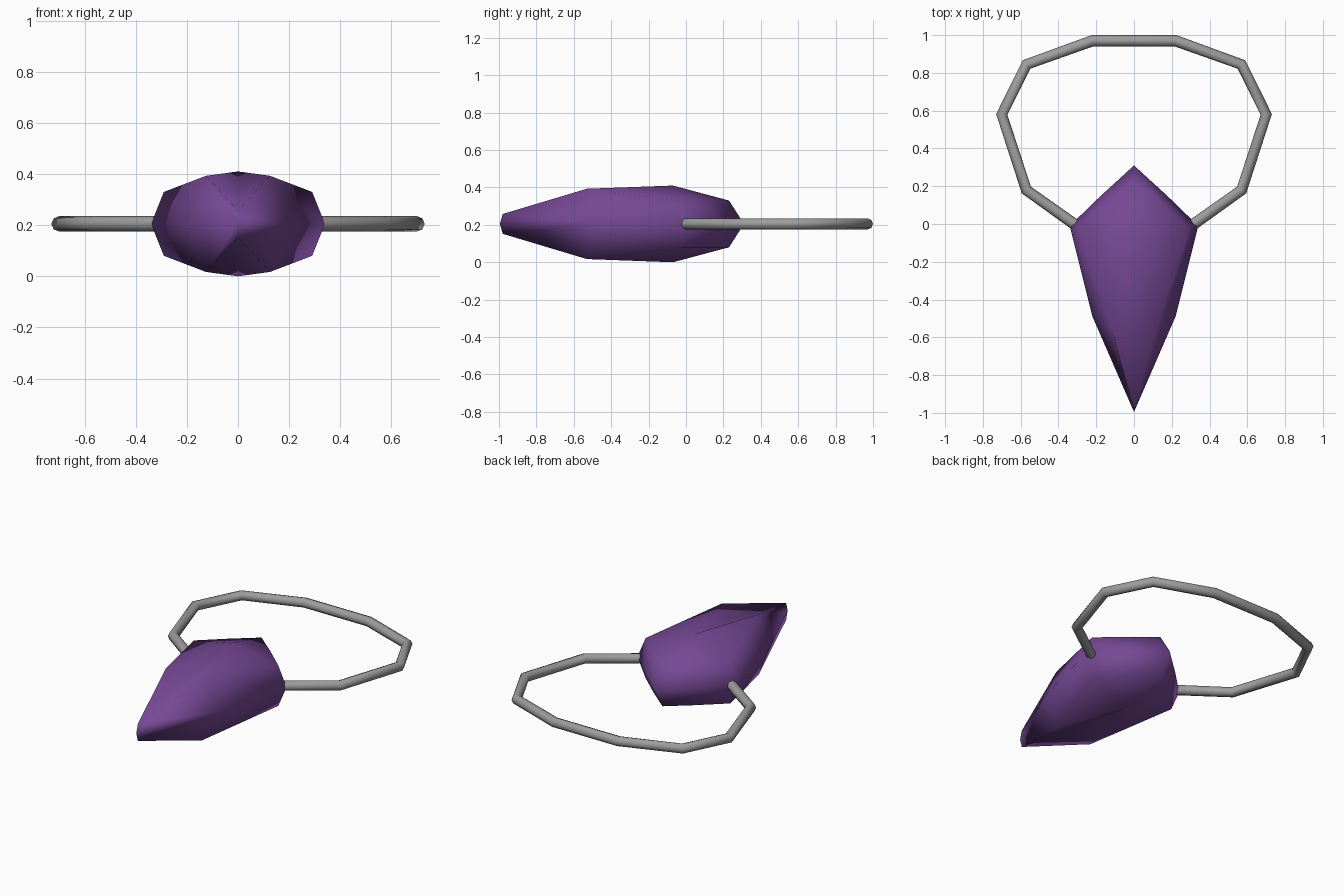
import bpy
import bmesh

cube = bpy.data.objects.get("Cube")
if cube:
    bpy.data.objects.remove(cube, do_unlink=True)

MID_Z = 0.205


def make_material(name, colour):
    mat = bpy.data.materials.new(name)
    mat.use_nodes = True
    mat.diffuse_color = (*colour, 1)
    bsdf = mat.node_tree.nodes["Principled BSDF"]
    bsdf.inputs["Base Color"].default_value = (*colour, 1)
    bsdf.inputs["Roughness"].default_value = 0.6
    return mat


purple = make_material("purple", (0.18, 0.065, 0.30))
grey = make_material("grey", (0.34, 0.34, 0.34))


def full_loop(half):
    """Close a back-to-front half outline by mirroring it across x."""
    return half + [(-x, y, z) for x, y, z in half[-2:0:-1]]


# Gem: a kite outline at mid height, smaller rims above and below, domed caps
girdle = full_loop([(0, 0.31, 0), (0.175, 0.15, 0), (0.34, -0.01, 0),
                    (0.22, -0.49, 0), (0, -0.995, 0)])
rim = full_loop([(0, 0.23, 0.125), (0.145, 0.11, 0.125), (0.29, -0.02, 0.125),
                 (0.125, -0.53, 0.188), (0, -0.98, 0.053)])

bm = bmesh.new()


def add_ring(points, side):
    return [bm.verts.new((x, y, MID_Z + side * z)) for x, y, z in points]


middle = add_ring(girdle, 1)
count = len(middle)
for side in (1, -1):
    edge = add_ring(rim, side)
    crown = bm.verts.new((0, -0.07, MID_Z + side * 0.205))
    for i in range(count):
        j = (i + 1) % count
        bm.faces.new((middle[i], middle[j], edge[j], edge[i]))
    for i in range(0, count, 2):
        bm.faces.new((crown, edge[i - 1], edge[i], edge[i + 1]))
bmesh.ops.recalc_face_normals(bm, faces=bm.faces)
mesh = bpy.data.meshes.new("gem")
bm.to_mesh(mesh)
bm.free()
mesh.materials.append(purple)
mesh.shade_smooth()
gem = bpy.data.objects.new("gem", mesh)
bpy.context.collection.objects.link(gem)

# Cord: a round tube along a faceted loop, ending in the gem's shoulders
half_path = [(0.31, -0.005), (0.57, 0.18), (0.7, 0.58), (0.568, 0.845), (0.22, 0.97)]
path = half_path + [(-x, y) for x, y in reversed(half_path)]
curve = bpy.data.curves.new("cord", "CURVE")
curve.dimensions = "3D"
curve.bevel_depth = 0.03
curve.bevel_resolution = 2
curve.use_fill_caps = True
spline = curve.splines.new("POLY")
spline.points.add(len(path) - 1)
for point, (x, y) in zip(spline.points, path):
    point.co = (x, y, MID_Z, 1)
curve.materials.append(grey)
cord = bpy.data.objects.new("cord", curve)
bpy.context.collection.objects.link(cord)

bpy.ops.object.select_all(action="DESELECT")
cord.select_set(True)
bpy.context.view_layer.objects.active = cord
bpy.ops.object.convert(target="MESH")
bpy.ops.object.shade_smooth_by_angle(angle=0.9)
